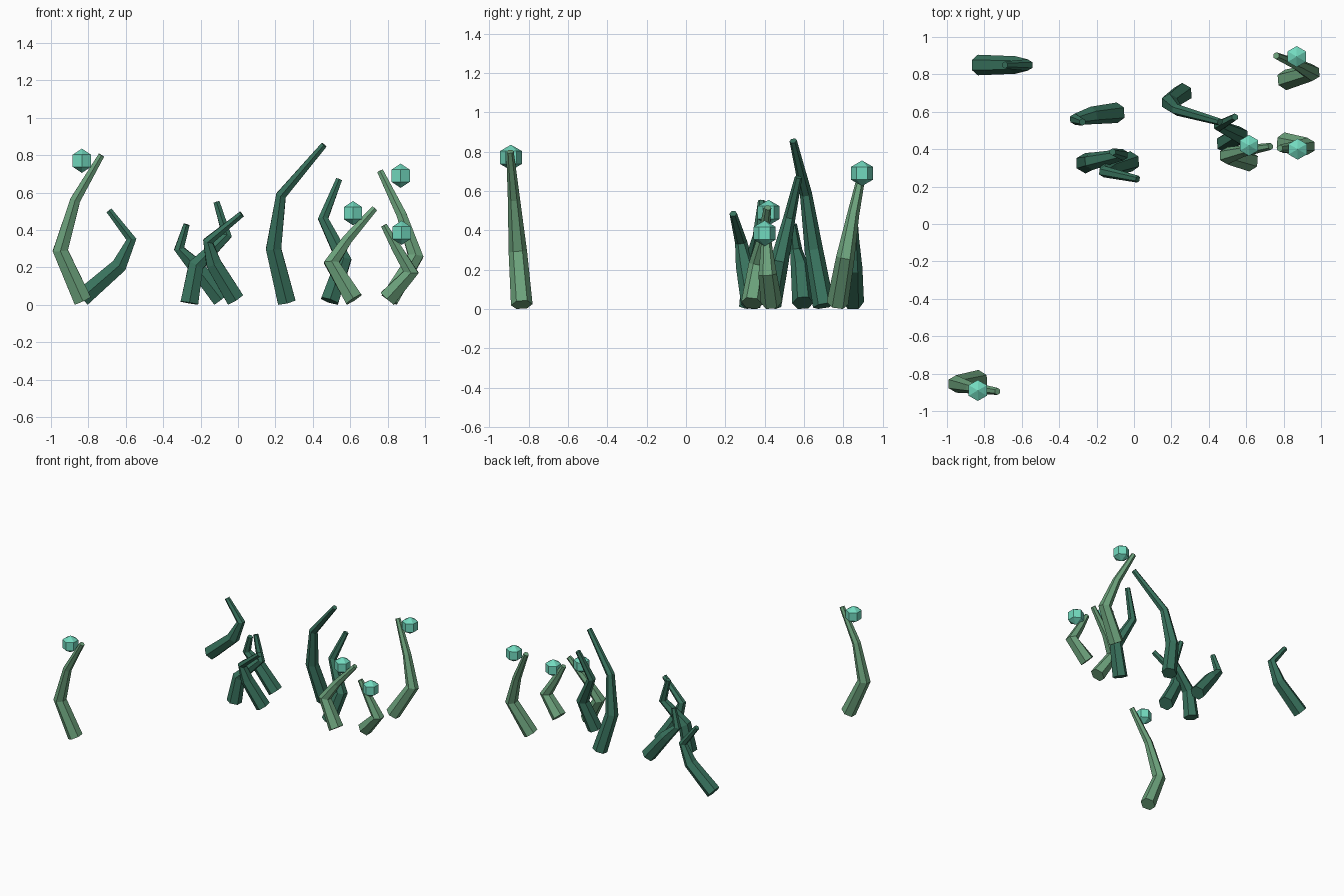
import bpy, bmesh, math
from mathutils import Vector

cube = bpy.data.objects.get("Cube")
if cube:
    bpy.data.objects.remove(cube, do_unlink=True)


def material(name, rgb):
    mat = bpy.data.materials.new(name)
    mat.use_nodes = True
    mat.diffuse_color = (*rgb, 1)
    mat.node_tree.nodes["Principled BSDF"].inputs["Base Color"].default_value = (*rgb, 1)
    return mat


dark = material("dark green", (0.04, 0.17, 0.11))
light = material("light green", (0.15, 0.36, 0.20))
aqua = material("aqua", (0.17, 0.70, 0.52))

SIDES = 6
RADII = (0.055, 0.047, 0.031, 0.019)


def finish(name, bm, mat):
    bmesh.ops.recalc_face_normals(bm, faces=bm.faces)
    mesh = bpy.data.meshes.new(name)
    bm.to_mesh(mesh)
    bm.free()
    mesh.materials.append(mat)
    obj = bpy.data.objects.new(name, mesh)
    bpy.context.collection.objects.link(obj)
    return obj


def stalk(name, mat, *path):
    """Tapered, bent six-sided stem, its lowest corner resting on the ground."""
    pts = [Vector(p) for p in path]
    bm = bmesh.new()
    rings = []
    for i, (p, r) in enumerate(zip(pts, RADII)):
        tangent = Vector()
        if i > 0:
            tangent += (p - pts[i - 1]).normalized()
        if i < len(pts) - 1:
            tangent += (pts[i + 1] - p).normalized()
        tangent.normalize()
        u = Vector((0, 1, 0))
        u = (u - tangent * u.dot(tangent)).normalized()
        v = tangent.cross(u)
        angles = [math.tau * k / SIDES for k in range(SIDES)]
        ring = [p + r * (u * math.cos(a) + v * math.sin(a)) for a in angles]
        if i == 0:
            drop = Vector((0, 0, min(c.z for c in ring)))
            ring = [c - drop for c in ring]
        rings.append([bm.verts.new(c) for c in ring])
    for a, b in zip(rings, rings[1:]):
        for k in range(SIDES):
            n = (k + 1) % SIDES
            bm.faces.new((a[k], a[n], b[n], b[k]))
    bm.faces.new(rings[0][::-1])
    bm.faces.new(rings[-1])
    return finish(name, bm, mat)


def bulb(name, location):
    """Small faceted ball floating beside a stalk tip."""
    bm = bmesh.new()
    bmesh.ops.create_uvsphere(bm, u_segments=6, v_segments=3, radius=0.065)
    finish(name, bm, aqua).location = location


# Light stalks, each with a bulb
stalk("front_stalk", light, (-.83, -.835, .03), (-.95, -.855, .29), (-.87, -.875, .56), (-.73, -.895, .80))
bulb("front_bulb", (-.835, -.89, .77))
stalk("middle_stalk", light, (.62, .335, .04), (.50, .365, .225), (.585, .39, .35), (.73, .415, .515))
bulb("middle_bulb", (.615, .42, .49))
stalk("short_stalk", light, (.80, .435, .04), (.925, .415, .175), (.85, .41, .30), (.78, .405, .425))
bulb("short_bulb", (.875, .40, .385))
stalk("back_stalk", light, (.81, .77, .04), (.95, .81, .26), (.875, .85, .48), (.76, .90, .715))
bulb("back_bulb", (.87, .895, .69))

# Dark bare stalks
stalk("back_left_stem", dark, (-.835, .85, .04), (-.635, .85, .21), (-.57, .85, .35), (-.69, .85, .505))
stalk("tall_stem", dark, (.26, .70, .01), (.19, .65, .30), (.23, .61, .585), (.46, .545, .855))
stalk("slim_stem", dark, (.49, .43, .02), (.565, .475, .24), (.455, .525, .46), (.54, .572, .67))
stalk("low_stem", dark, (-.09, .595, .03), (-.23, .58, .21), (-.315, .56, .30), (-.275, .545, .43))
stalk("crooked_stem", dark, (-.26, .325, .01), (-.225, .335, .21), (-.06, .37, .37), (-.115, .385, .55))
stalk("leaning_stem", dark, (-.015, .335, .04), (-.13, .30, .22), (-.16, .28, .34), (.02, .24, .485))
